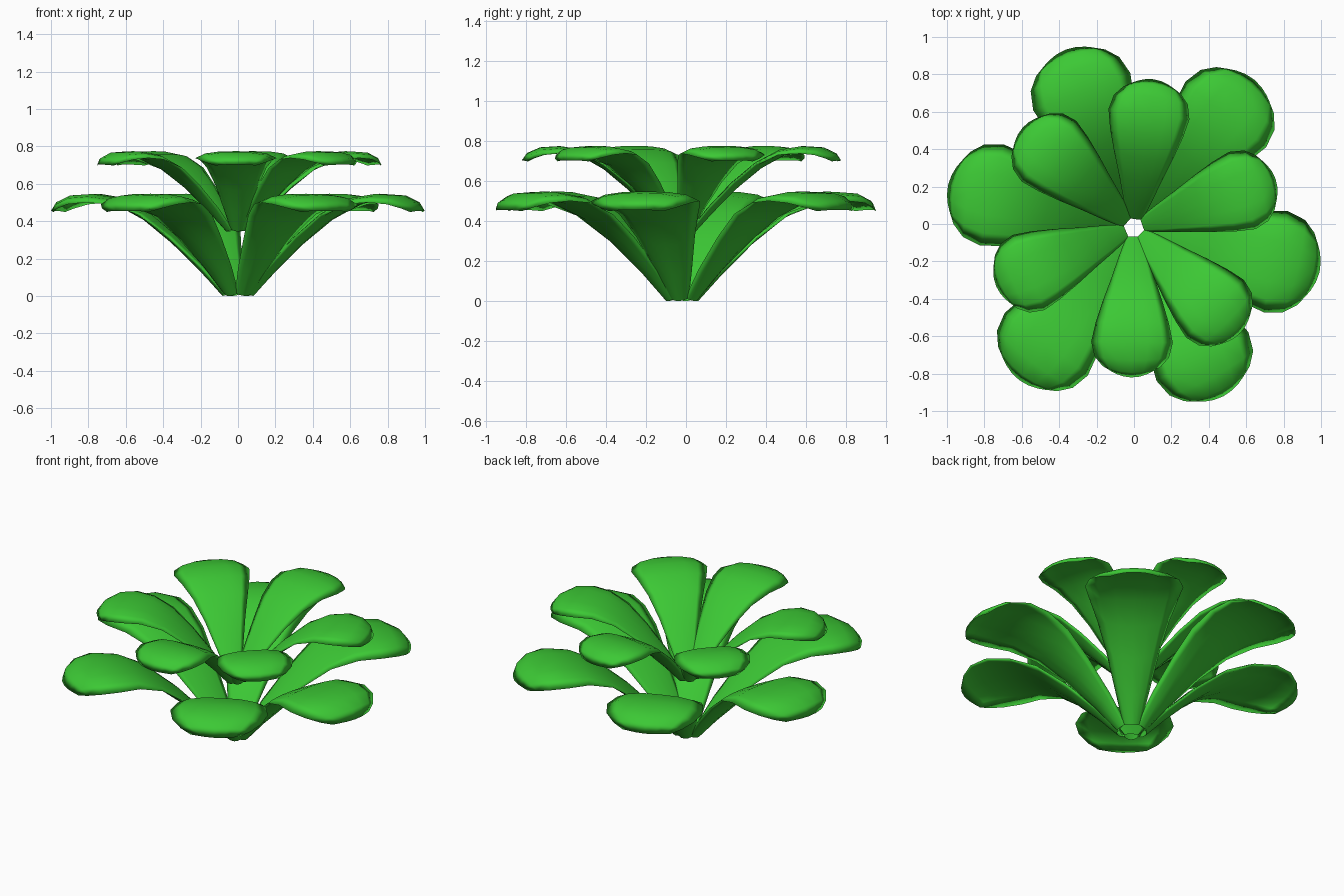
import bpy, bmesh, math

if "Cube" in bpy.data.objects:
    bpy.data.objects.remove(bpy.data.objects["Cube"])

green = bpy.data.materials.new("leaf_green")
green.diffuse_color = (0.045, 0.58, 0.035, 1)
green.use_nodes = True
green.node_tree.nodes["Principled BSDF"].inputs["Base Color"].default_value = green.diffuse_color

# Leaf stations: radius, centre height, half width, cup, edge droop, edge pull-back, thickness
STATIONS = [
    (0.085, 0.000, 0.050, 0.015, 0.000, 0.025, 0.035),
    (0.20, 0.125, 0.096, 0.035, 0.000, 0.015, 0.045),
    (0.35, 0.275, 0.150, 0.045, 0.000, 0.000, 0.050),
    (0.50, 0.400, 0.203, 0.045, 0.010, 0.000, 0.048),
    (0.65, 0.485, 0.250, 0.040, 0.035, 0.000, 0.042),
    (0.78, 0.515, 0.278, 0.030, 0.045, 0.000, 0.032),
    (0.90, 0.515, 0.254, 0.020, 0.045, 0.020, 0.024),
    (0.98, 0.490, 0.198, 0.008, 0.030, 0.035, 0.014),
    (1.02, 0.455, 0.138, 0.000, 0.006, 0.040, 0.000),
]
COLS = [-1, -0.75, -0.4, 0, 0.4, 0.75, 1]


def leaf(name, angle, scale, base_z):
    """One lens-thick leaf: cupped underside, fuller top, blunt drooping tip."""
    bm = bmesh.new()
    ca, sa = math.cos(math.radians(angle)), math.sin(math.radians(angle))
    n = len(STATIONS)
    for side in (0, 1):
        rows = []
        for i, (r, z, hw, cup, droop, back, th) in enumerate(STATIONS):
            # thickness is measured along the leaf's normal
            p, q = STATIONS[max(i - 1, 0)], STATIONS[min(i + 1, n - 1)]
            slope = math.atan2(q[1] - p[1], q[0] - p[0])
            row = []
            for t in COLS:
                d = side * th * (1 - t * t)
                a = r - back * t * t - d * math.sin(slope)
                w = hw * t
                h = z + cup * t * t - droop * t ** 4 + d * math.cos(slope)
                row.append(bm.verts.new(((a * ca - w * sa) * scale,
                                         (a * sa + w * ca) * scale - 0.02,
                                         h * scale + base_z)))
            rows.append(row)
        for lo, hi in zip(rows, rows[1:]):
            for j in range(len(COLS) - 1):
                f = (lo[j], hi[j], hi[j + 1], lo[j + 1])
                bm.faces.new(f if side else f[::-1])
    bmesh.ops.remove_doubles(bm, verts=bm.verts, dist=0.0005)
    for f in bm.faces:
        f.smooth = True
    me = bpy.data.meshes.new(name)
    bm.to_mesh(me)
    bm.free()
    me.materials.append(green)
    ob = bpy.data.objects.new(name, me)
    bpy.context.collection.objects.link(ob)


# Lower tier of large leaves
for k, ang in enumerate((51, 111, 167, 233, 298, 346.5)):
    leaf(f"lower_leaf_{k + 1}", ang, 1.0, 0.0)

# Upper tier of smaller leaves
for k, ang in enumerate((19, 82.5, 138, 203, 269, 315)):
    leaf(f"upper_leaf_{k + 1}", ang, 0.785, 0.345)
